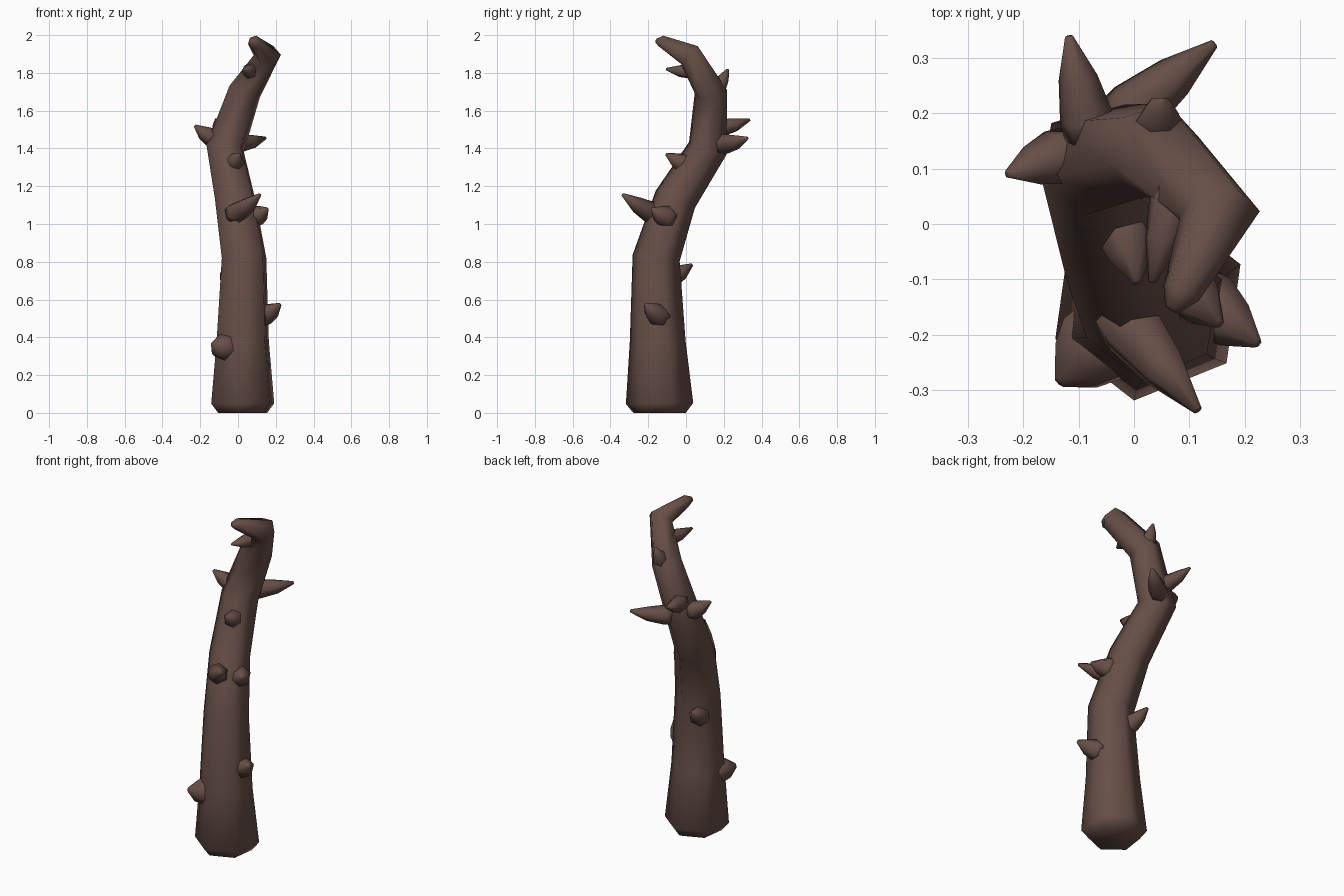
import bpy, bmesh, math
from mathutils import Vector, Matrix

if "Cube" in bpy.data.objects:
    bpy.data.objects.remove(bpy.data.objects["Cube"])

bark = bpy.data.materials.new("dark_bark_brown")
bark.diffuse_color = (0.135, 0.078, 0.063, 1)
bark.use_nodes = True
bark.node_tree.nodes["Principled BSDF"].inputs["Base Color"].default_value = bark.diffuse_color


def loft(name, rings, phase=0.0, sides=6):
    """Capped smooth tube through (x, y, z, radius) rings."""
    pts = [Vector(r[:3]) for r in rings]
    dirs = [(b - a).normalized() for a, b in zip(pts, pts[1:])]
    tans = [dirs[0]] + [(a + b).normalized() for a, b in zip(dirs, dirs[1:])] + [dirs[-1]]
    # carry one frame along the path so the sides do not twist
    rot = Vector((0, 0, 1)).rotation_difference(tans[0]).to_matrix()
    bm = bmesh.new()
    loops = []
    for i, (p, t) in enumerate(zip(pts, tans)):
        if i:
            rot = tans[i - 1].rotation_difference(t).to_matrix() @ rot
        ring = []
        for k in range(sides):
            a = phase + math.tau * k / sides
            ring.append(bm.verts.new(p + rot @ Vector((math.cos(a), math.sin(a), 0)) * rings[i][3]))
        loops.append(ring)
    for lo, hi in zip(loops, loops[1:]):
        for k in range(sides):
            j = (k + 1) % sides
            bm.faces.new((lo[k], lo[j], hi[j], hi[k]))
    bm.faces.new(loops[0][::-1])
    bm.faces.new(loops[-1])
    for f in bm.faces:
        f.smooth = True
    me = bpy.data.meshes.new(name)
    bm.to_mesh(me)
    bm.free()
    me.materials.append(bark)
    ob = bpy.data.objects.new(name, me)
    bpy.context.collection.objects.link(ob)
    return ob


# Hooked, tapering stem
loft("stem", [
    (0.025, -0.14, 0.0, 0.14),
    (0.025, -0.14, 0.05, 0.18),
    (0.025, -0.15, 0.38, 0.149),
    (0.032, -0.158, 0.82, 0.127),
    (-0.015, -0.057, 1.13, 0.115),
    (-0.068, 0.115, 1.40, 0.106),
    (0.035, 0.132, 1.70, 0.090),
    (0.155, 0.018, 1.895, 0.072),
    (0.085, -0.125, 1.963, 0.036),
    (0.068, -0.155, 1.968, 0.014),
], phase=math.radians(22))

# Thorns: base point, tip point, base radius
thorns = [
    ((-0.075, -0.225, 0.35), (-0.135, -0.285, 0.365), 0.078),
    ((0.14, -0.15, 0.52), (0.223, -0.215, 0.575), 0.062),
    ((-0.04, -0.07, 0.72), (-0.07, 0.033, 0.785), 0.058),
    ((-0.005, -0.185, 1.06), (0.115, -0.335, 1.155), 0.06),
    ((0.09, -0.11, 1.04), (0.155, -0.18, 1.08), 0.062),
    ((-0.02, -0.01, 1.32), (0.005, -0.105, 1.37), 0.056),
    ((-0.14, 0.12, 1.46), (-0.228, 0.09, 1.52), 0.052),
    ((0.0, 0.205, 1.425), (0.145, 0.325, 1.455), 0.055),
    ((-0.085, 0.19, 1.51), (-0.117, 0.338, 1.552), 0.05),
    ((0.045, 0.18, 1.74), (0.05, 0.222, 1.82), 0.045),
    ((0.07, 0.04, 1.81), (0.032, -0.105, 1.82), 0.045),
]
for n, (base, tip, r) in enumerate(thorns, 1):
    b, t = Vector(base), Vector(tip)
    root = b - (t - b).normalized() * 0.035
    mid = b.lerp(t, 0.5) - Vector((0, 0, 0.006))
    loft(f"thorn_{n}", [(*root, r * 0.95), (*b, r), (*mid, r * 0.72), (*t, r * 0.15)])
